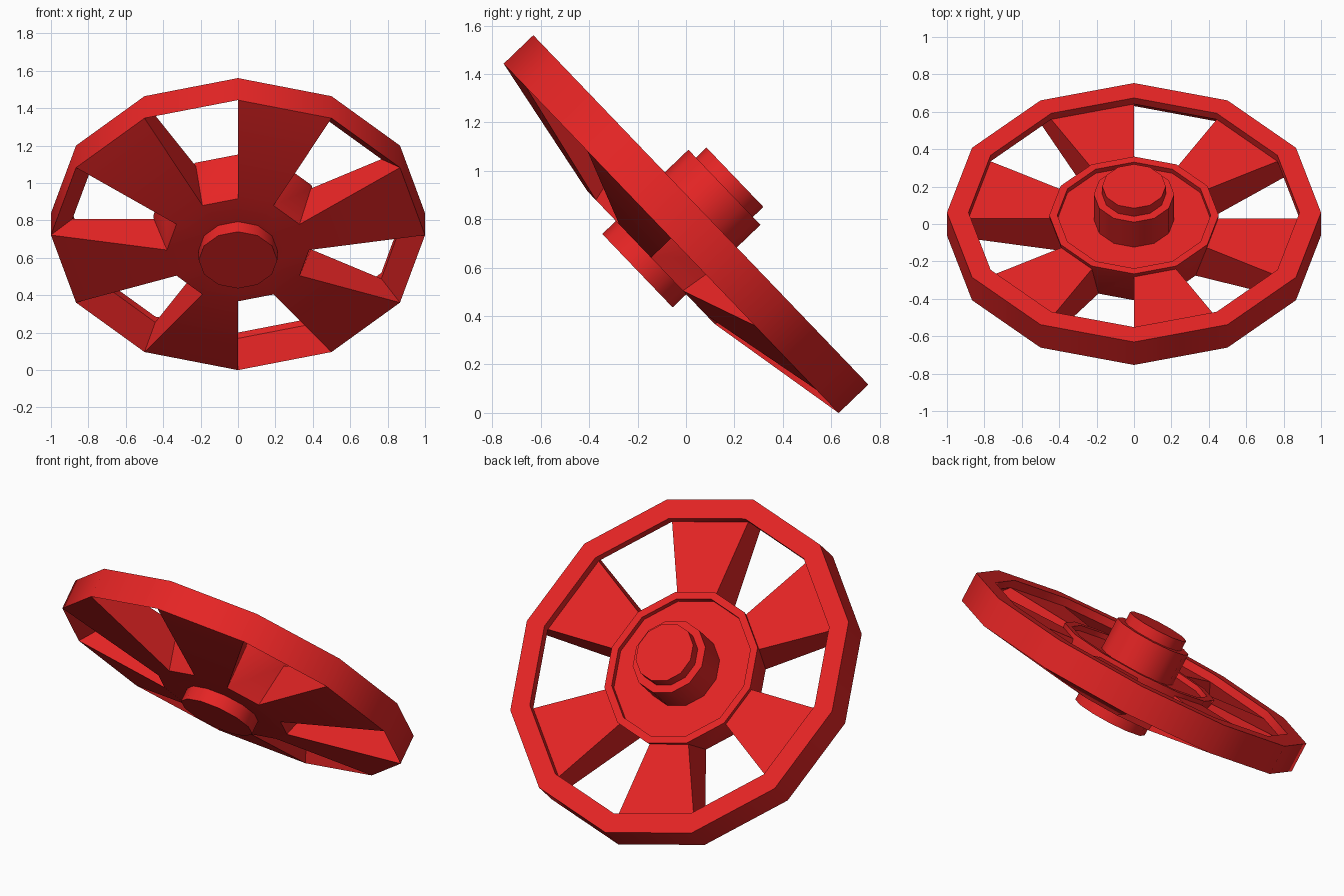
import bpy, bmesh
from math import cos, sin, radians
from mathutils import Matrix

if "Cube" in bpy.data.objects:
    bpy.data.objects.remove(bpy.data.objects["Cube"])

SIDES = 12
# wheel axis is tilted; the wheel is built flat and then leaned onto its lower edge
TILT = Matrix.Translation((0, 0, 0.78)) @ Matrix.Rotation(radians(-46.2), 4, 'X')

red = bpy.data.materials.new("red_paint")
red.diffuse_color = (0.79, 0.018, 0.018, 1)
red.use_nodes = True
red.node_tree.nodes["Principled BSDF"].inputs["Base Color"].default_value = red.diffuse_color


def ring_point(r, w, step):
    a = radians(360 / SIDES * step)
    return (r * cos(a), r * sin(a), w)


def turn(bm, profile, sectors=range(SIDES)):
    """Sweep a (radius, height) profile round the axis, over the given sectors only."""
    for s in sectors:
        for p, q in zip(profile, profile[1:]):
            corners = [ring_point(*p, s), ring_point(*p, s + 1),
                       ring_point(*q, s + 1), ring_point(*q, s)]
            bm.faces.new([bm.verts.new(c) for c in corners])


def cap(bm, r, w):
    bm.faces.new([bm.verts.new(ring_point(r, w, s)) for s in range(SIDES)])


def finish(name, bm):
    bmesh.ops.remove_doubles(bm, verts=bm.verts, dist=1e-4)
    bmesh.ops.recalc_face_normals(bm, faces=bm.faces)
    mesh = bpy.data.meshes.new(name)
    bm.to_mesh(mesh)
    bm.free()
    mesh.materials.append(red)
    ob = bpy.data.objects.new(name, mesh)
    ob.matrix_world = TILT
    bpy.context.collection.objects.link(ob)
    # facets blend into each other, corners stay crisp
    bpy.ops.object.select_all(action='DESELECT')
    ob.select_set(True)
    bpy.context.view_layer.objects.active = ob
    bpy.ops.object.shade_smooth_by_angle(angle=radians(35))


# key section points shared by rim, spokes and hub
RIM_FRONT, RIM_STEP = (1, -0.085), (0.885, 0.04)
HUB_FRONT, HUB_STEP = (0.38, -0.2), (0.45, 0.04)
GAPS, SPOKES = range(0, SIDES, 2), range(1, SIDES, 2)

bm = bmesh.new()
# rim: outer wall, flat back and inner step; bevelled to a sharp front in the gaps
turn(bm, [RIM_FRONT, (1, 0.085), (0.885, 0.085), RIM_STEP])
turn(bm, [RIM_STEP, RIM_FRONT], GAPS)
# hub: front plate, flared wall in the gaps, raised lip and shallow dished back
turn(bm, [HUB_FRONT, (0.21, -0.2)])
turn(bm, [HUB_FRONT, HUB_STEP], GAPS)
turn(bm, [HUB_STEP, (0.453, 0.065), (0.41, 0.065), (0.41, 0.035), (0.215, 0.035)])
# axle ends on both sides of the hub
turn(bm, [(0.215, 0.035), (0.215, 0.22), (0.17, 0.22), (0.17, 0.28)])
cap(bm, 0.17, 0.28)
turn(bm, [(0.21, -0.2), (0.21, -0.278)])
cap(bm, 0.21, -0.278)
# six wedge spokes: front and back faces plus the two radial sides
turn(bm, [RIM_FRONT, HUB_FRONT], SPOKES)
turn(bm, [RIM_STEP, HUB_STEP], SPOKES)
for s in range(SIDES):
    bm.faces.new([bm.verts.new(ring_point(*p, s))
                  for p in (RIM_STEP, HUB_STEP, HUB_FRONT, RIM_FRONT)])
finish("spoked_wheel", bm)
